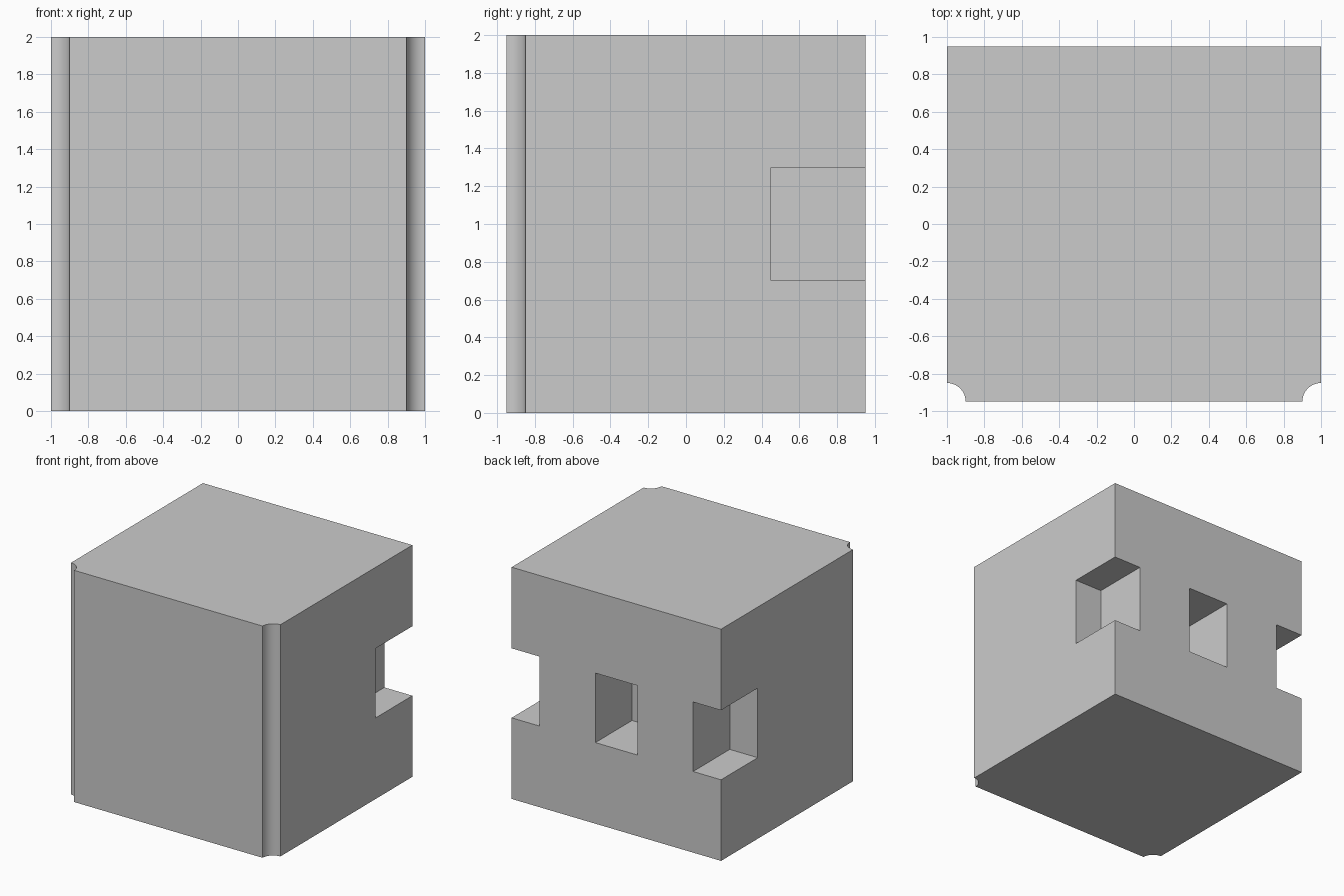
import bpy, bmesh
from math import sin, cos, pi

if "Cube" in bpy.data.objects:
    bpy.data.objects.remove(bpy.data.objects["Cube"])

W, D, H = 1.0, 0.95, 2.0      # half width, half depth, height
R = 0.1                       # radius of the concave front corners
SEG = 16


def cove(t):
    """Point on the concave front-right corner, t in 0..1."""
    a = pi - t * pi / 2
    return (W + R * cos(a), -D + R * sin(a))


# Block: plan outline with coved front corners, extruded upward
right = [cove(i / SEG) for i in range(SEG + 1)] + [(W, D)]
outline = right + [(-x, y) for x, y in reversed(right)]
bm = bmesh.new()
base = bm.faces.new([bm.verts.new((x, y, 0)) for x, y in outline])
top = bmesh.ops.extrude_face_region(bm, geom=[base])
bmesh.ops.translate(bm, vec=(0, 0, H),
                    verts=[v for v in top["geom"] if isinstance(v, bmesh.types.BMVert)])
bmesh.ops.recalc_face_normals(bm, faces=bm.faces)
mesh = bpy.data.meshes.new("block")
bm.to_mesh(mesh)
bm.free()
block = bpy.data.objects.new("block", mesh)
bpy.context.collection.objects.link(block)


def cut_box(name, x0, x1, y0, y1, z0, z1):
    """Subtract a box from the block."""
    bpy.ops.mesh.primitive_cube_add(
        size=1, location=((x0 + x1) / 2, (y0 + y1) / 2, (z0 + z1) / 2))
    cutter = bpy.context.object
    cutter.name = name
    cutter.scale = (x1 - x0, y1 - y0, z1 - z0)
    cutter.hide_render = True
    mod = block.modifiers.new(name, 'BOOLEAN')
    mod.operation = 'DIFFERENCE'
    mod.solver = 'EXACT'
    mod.object = cutter
    bpy.context.view_layer.objects.active = block
    bpy.ops.object.modifier_apply(modifier=name)
    bpy.data.objects.remove(cutter)


# Back pockets: one in the middle, one open notch at each rear corner
for name, x0, x1 in (("middle_pocket", -0.2, 0.2),
                     ("left_notch", -1.2, -0.733),
                     ("right_notch", 0.733, 1.2)):
    cut_box(name, x0, x1, D - 0.5, D + 0.2, 0.7, 1.3)

# Smooth coves, sharp edges elsewhere
bpy.ops.object.select_all(action='DESELECT')
block.select_set(True)
bpy.context.view_layer.objects.active = block
bpy.ops.object.shade_smooth_by_angle()
